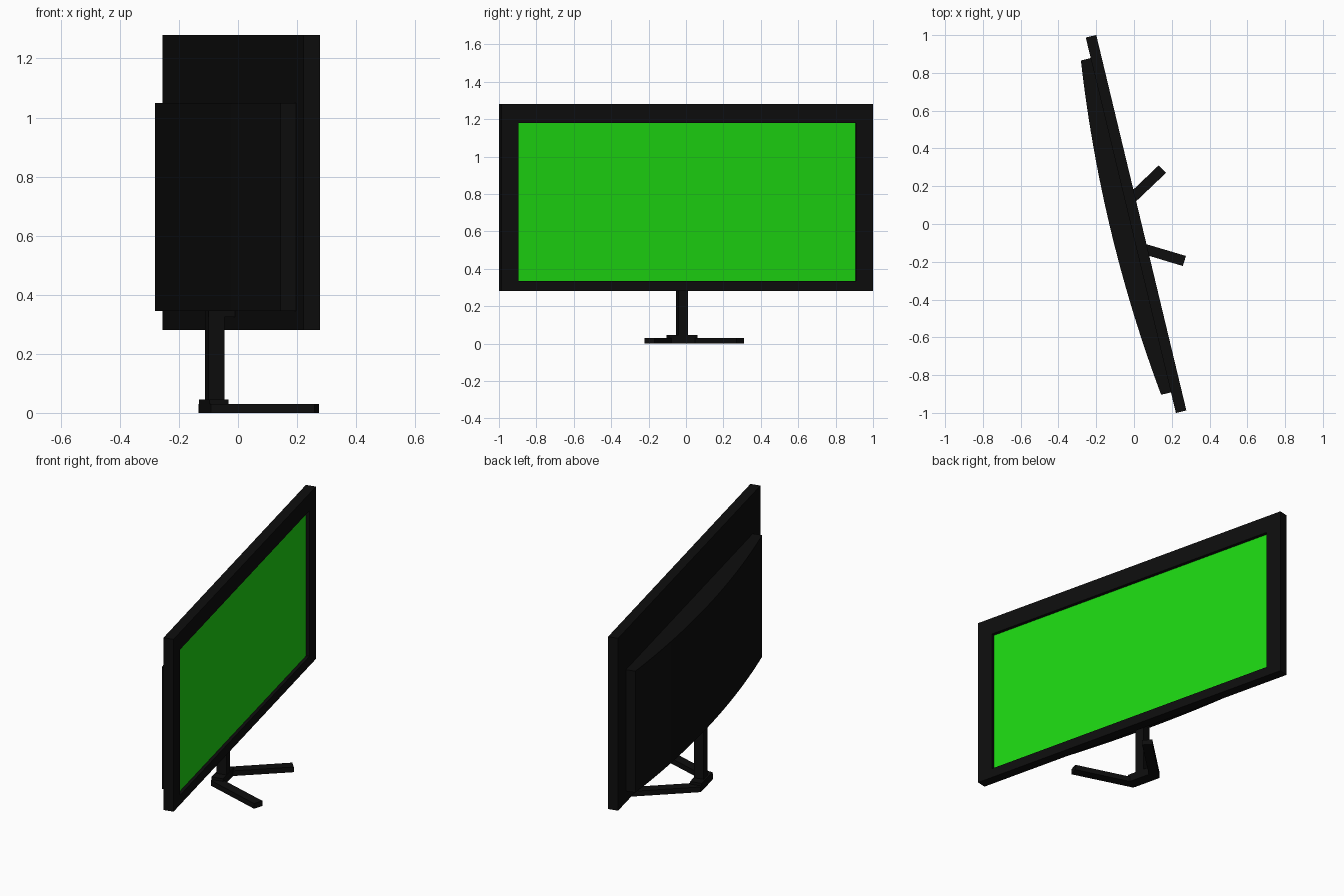
import bpy, bmesh, math
from mathutils import Matrix, Vector

if "Cube" in bpy.data.objects:
    bpy.data.objects.remove(bpy.data.objects["Cube"])

# Local frame: x = out of the screen, y = along the panel; whole model is turned about z
TURN = Matrix.Translation((0.011, 0, 0)) @ Matrix.Rotation(math.radians(13.5), 4, 'Z')


def material(name, color):
    m = bpy.data.materials.new(name)
    m.diffuse_color = color
    m.use_nodes = True
    m.node_tree.nodes["Principled BSDF"].inputs["Base Color"].default_value = m.diffuse_color
    return m


BLACK = material("black_plastic", (0.004, 0.004, 0.004, 1))
GREEN = material("green_display", (0.012, 0.68, 0.006, 1))


def finish(name, bm, mat):
    bmesh.ops.recalc_face_normals(bm, faces=bm.faces)
    bm.transform(TURN)
    me = bpy.data.meshes.new(name)
    bm.to_mesh(me)
    bm.free()
    me.materials.append(mat)
    ob = bpy.data.objects.new(name, me)
    bpy.context.collection.objects.link(ob)
    return ob


def prism_mesh(outline, z0, z1):
    bm = bmesh.new()
    face = bm.faces.new([bm.verts.new((x, y, z0)) for x, y in outline])
    ext = bmesh.ops.extrude_face_region(bm, geom=[face])["geom"]
    top = [v for v in ext if isinstance(v, bmesh.types.BMVert)]
    bmesh.ops.translate(bm, verts=top, vec=(0, 0, z1 - z0))
    if not face.is_valid or len(bm.faces) < len(outline) + 2:
        bm.faces.new([v for v in bm.verts if v not in top])
    return bm


def box_mesh(x0, x1, y0, y1, z0, z1):
    return prism_mesh([(x0, y0), (x1, y0), (x1, y1), (x0, y1)], z0, z1)


# Panel: slab whose front face is inset and pushed back to form the bezel
HALF, RECESS = 0.0285, 0.02
OPEN_Y, OPEN_Z0, OPEN_Z1 = 0.929, 0.335, 1.18
bm = box_mesh(-HALF, HALF, -1.022, 1.022, 0.28, 1.28)
front = max(bm.faces, key=lambda f: f.calc_center_median().x)
bmesh.ops.recalc_face_normals(bm, faces=bm.faces)
bmesh.ops.inset_region(bm, faces=[front], thickness=0.05)
for v in front.verts:
    v.co.y = math.copysign(OPEN_Y, v.co.y)
    v.co.z = OPEN_Z1 if v.co.z > 0.78 else OPEN_Z0
inner = bmesh.ops.extrude_discrete_faces(bm, faces=[front])["faces"][0]
bmesh.ops.translate(bm, verts=list(inner.verts), vec=(-RECESS, 0, 0))
finish("panel_frame", bm, BLACK)

# Display surface at the bottom of the recess
depth = HALF - RECESS
finish("display", box_mesh(depth - 0.003, depth + 0.001, -OPEN_Y, OPEN_Y,
                           OPEN_Z0, OPEN_Z1), GREEN)

# Curved rear housing
N, W = 24, 0.91
arc = []
for i in range(N + 1):
    y = W - 2 * W * i / N
    arc.append((-0.138 + 0.056 * (y / W) ** 2, y))
back = finish("rear_housing",
              prism_mesh([(-0.025, W)] + arc + [(-0.025, -W)], 0.345, 1.05), BLACK)
bpy.context.view_layer.objects.active = back
back.select_set(True)
bpy.ops.object.shade_smooth_by_angle(angle=math.radians(30))
back.select_set(False)

# Stand: neck, its bracket under the housing, and the foot hub
finish("neck", box_mesh(-0.12, -0.065, -0.026, 0.026, 0.02, 0.36), BLACK)
finish("neck_bracket", box_mesh(-0.12, -0.025, -0.027, 0.027, 0.325, 0.36), BLACK)
finish("foot_hub", box_mesh(-0.129, -0.063, -0.077, 0.077, 0, 0.045), BLACK)

# Two splayed feet, mirrored, cut to meet the hub
for side, name in ((1, "left_foot"), (-1, "right_foot")):
    outline = [(-0.129, 0.07), (-0.127, 0.09), (0.189, 0.274),
               (0.217, 0.226), (-0.063, 0.064)]
    finish(name, prism_mesh([(x, y * side) for x, y in outline], 0, 0.03), BLACK)
